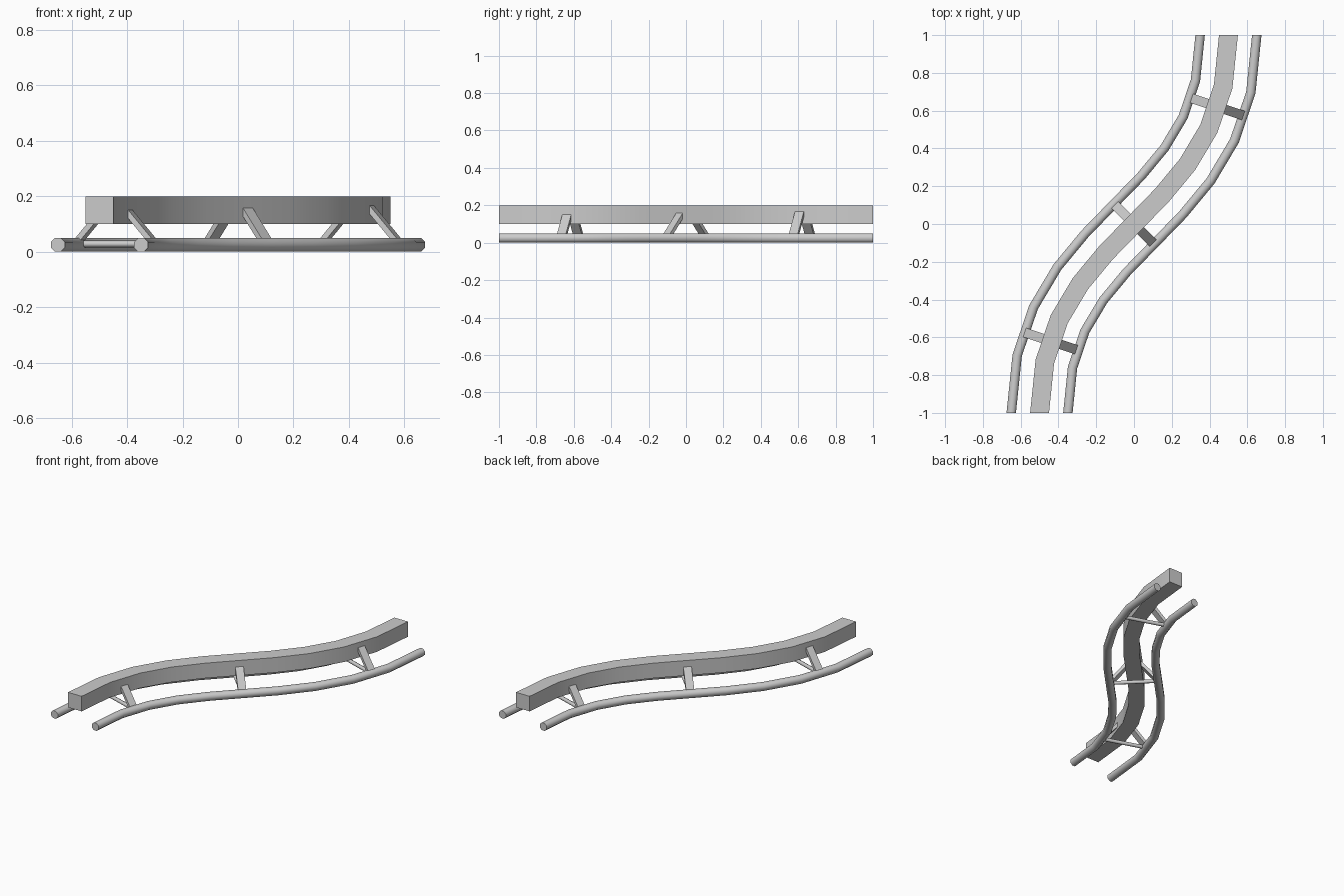
import bpy, bmesh, math
from mathutils import Vector, Matrix

if "Cube" in bpy.data.objects:
    bpy.data.objects.remove(bpy.data.objects["Cube"])

SEGMENTS = 10


def track(t):
    """Point and sideways direction on the S-shaped centre line."""
    p = Vector((-0.5 + 3*t*t - 2*t**3, t**3 - (1 - t)**3, 0))
    d = Vector((6*t*(1 - t), 3*(1 - t)**2 + 3*t*t, 0)).normalized()
    return p, d, Vector((d.y, -d.x, 0))


def finish(bm, name, angle):
    bmesh.ops.recalc_face_normals(bm, faces=bm.faces)
    me = bpy.data.meshes.new(name)
    bm.to_mesh(me)
    bm.free()
    ob = bpy.data.objects.new(name, me)
    bpy.context.collection.objects.link(ob)
    bpy.ops.object.select_all(action='DESELECT')
    ob.select_set(True)
    bpy.context.view_layer.objects.active = ob
    bpy.ops.object.shade_smooth_by_angle(angle=math.radians(angle))
    return ob


def sweep(name, profile, angle):
    """Sweep a (sideways, height) profile along the track."""
    bm = bmesh.new()
    rings = []
    for i in range(SEGMENTS + 1):
        p, _, side = track(i / SEGMENTS)
        rings.append([bm.verts.new(p + side*o + Vector((0, 0, z))) for o, z in profile])
    n = len(profile)
    for a, b in zip(rings, rings[1:]):
        for k in range(n):
            bm.faces.new((a[k], a[(k + 1) % n], b[(k + 1) % n], b[k]))
    bm.faces.new(rings[0])
    bm.faces.new(rings[-1])
    return finish(bm, name, angle)


# Square main beam
sweep("main_beam", [(-0.05, 0.1), (0.05, 0.1), (0.05, 0.2), (-0.05, 0.2)], 30)

# Two eight-sided rails
R = 0.025 / math.cos(math.pi / 8)
for label, s in (("left", -1), ("right", 1)):
    sweep(label + "_rail",
          [(s*0.15 + R*math.cos((k + 0.5)*math.pi/4),
            0.025 + R*math.sin((k + 0.5)*math.pi/4)) for k in range(8)], 50)

# Supports: two flat struts and a round cross tie at each station
for i, t in enumerate((0.146, 0.5, 0.854), 1):
    p, d, side = track(t)
    for label, s in (("left", -1), ("right", 1)):
        a = p + side*(s*0.15) + Vector((0, 0, 0.028))
        b = p + side*(s*0.03) + Vector((0, 0, 0.166))
        axis = (b - a).normalized()
        m = Matrix((d, axis.cross(d), axis)).transposed().to_4x4()
        m = Matrix.Translation((a + b)/2) @ m @ Matrix.Diagonal((0.05, 0.02, (b - a).length, 1))
        bm = bmesh.new()
        bmesh.ops.create_cube(bm, size=1, matrix=m)
        finish(bm, f"{label}_strut_{i}", 30)
    m = Matrix.Translation(p + Vector((0, 0, 0.028))) @ side.to_track_quat('Z', 'Y').to_matrix().to_4x4()
    bm = bmesh.new()
    bmesh.ops.create_cone(bm, cap_ends=True, segments=8, radius1=0.012, radius2=0.012,
                          depth=0.3, matrix=m)
    finish(bm, f"cross_tie_{i}", 50)
